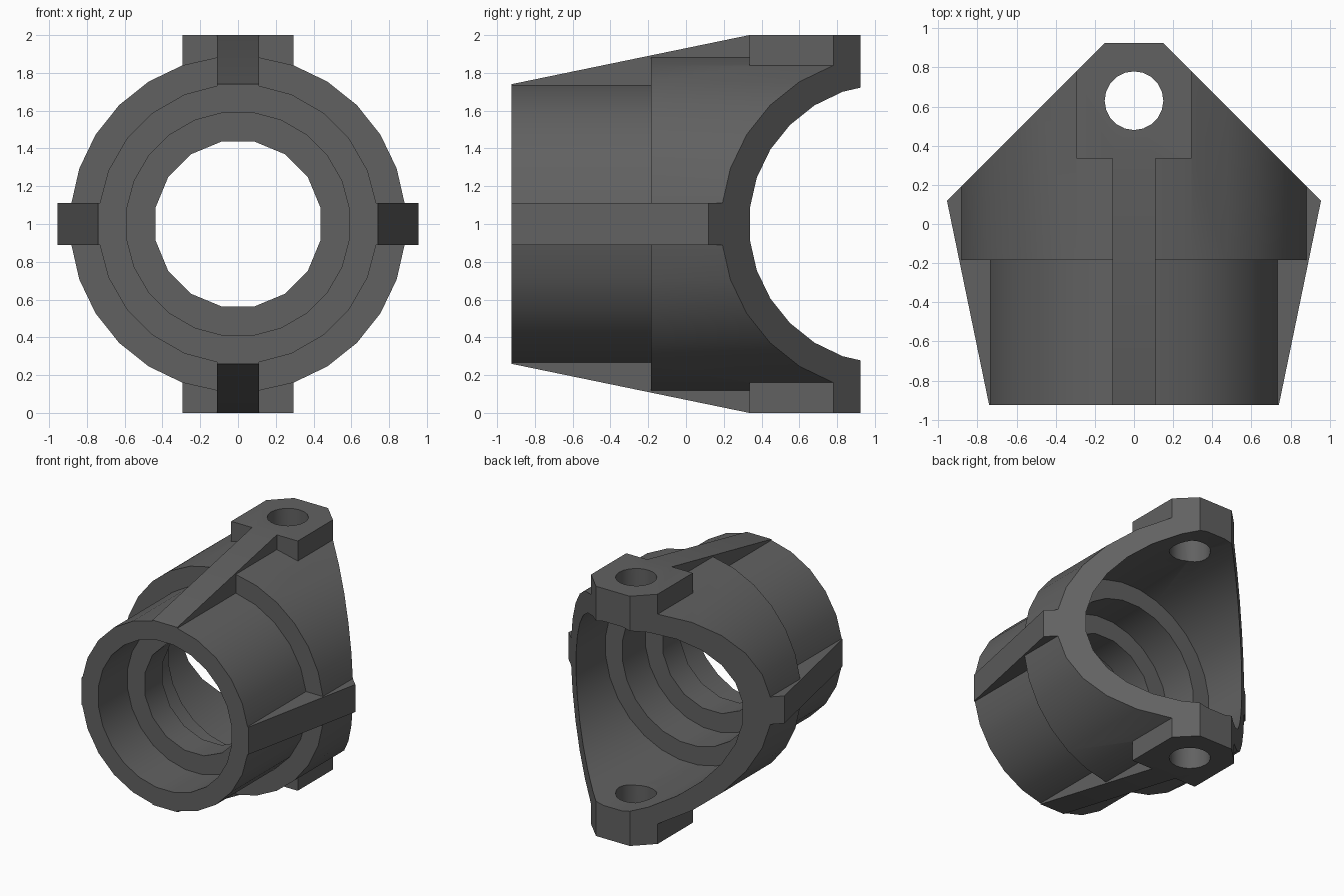
import bpy, bmesh, math
from mathutils import Matrix, Vector

if "Cube" in bpy.data.objects:
    bpy.data.objects.remove(bpy.data.objects["Cube"])

grey = bpy.data.materials.new("dark grey")
grey.diffuse_color = (0.12, 0.12, 0.12, 1)
grey.use_nodes = True
grey.node_tree.nodes["Principled BSDF"].inputs["Base Color"].default_value = grey.diffuse_color


def make(name, bm):
    bmesh.ops.recalc_face_normals(bm, faces=bm.faces)
    mesh = bpy.data.meshes.new(name)
    bm.to_mesh(mesh)
    bm.free()
    mesh.materials.append(grey)
    ob = bpy.data.objects.new(name, mesh)
    bpy.context.collection.objects.link(ob)
    return ob


def tube(name, r, y0, y1, sides):
    """Cylinder lying along y, centred on z = 1."""
    bm = bmesh.new()
    m = (Matrix.Translation((0, (y0 + y1) / 2, 1)) @ Matrix.Rotation(math.pi / 2, 4, 'X')
         @ Matrix.Rotation(math.pi / sides, 4, 'Z'))
    bmesh.ops.create_cone(bm, cap_ends=True, segments=sides, radius1=r, radius2=r,
                          depth=y1 - y0, matrix=m)
    return make(name, bm)


def prism(name, outline, z0, z1, turn=0.0):
    """Outline in x,y extruded in z about z = 1, optionally turned about y."""
    bm = bmesh.new()
    face = bm.faces.new([bm.verts.new((x, y, z0)) for x, y in outline])
    ext = bmesh.ops.extrude_face_region(bm, geom=[face])
    verts = [v for v in ext["geom"] if isinstance(v, bmesh.types.BMVert)]
    bmesh.ops.translate(bm, verts=verts, vec=Vector((0, 0, z1 - z0)))
    bm.transform(Matrix.Translation((0, 0, 1)) @ Matrix.Rotation(turn, 4, 'Y'))
    return make(name, bm)


def mirrored(half):
    return half + [(-x, y) for x, y in reversed(half)]


def combine(target, other, op):
    mod = target.modifiers.new(op, 'BOOLEAN')
    mod.operation, mod.solver, mod.object = op, 'EXACT', other
    bpy.context.view_layer.objects.active = target
    bpy.ops.object.modifier_apply(modifier=mod.name)
    bpy.data.objects.remove(other)


# Stepped outer barrel
body = tube("flanged_housing", 0.89, -0.185, 1.10, 28)
combine(body, tube("front_barrel", 0.742, -1.0, 0.3, 24), 'UNION')

# Bolt lugs above and below
combine(body, prism("bolt_lugs", mirrored([(0.295, 0.335), (0.295, 1.2)]), -1, 1), 'UNION')

# Tapered ribs, spanning the barrel horizontally and vertically
slope = 0.26 / 1.26
side_rib = mirrored([(0.74 - 0.095 * slope, -1.02), (0.74 + 1.26 * slope, 0.335), (0.9, 0.4)])
combine(body, prism("side_ribs", side_rib, -0.11, 0.11), 'UNION')
combine(body, prism("upright_ribs", side_rib, -0.11, 0.11, math.pi / 2), 'UNION')

# Flat front end and the two 45 degree rear faces
clip = mirrored([(1.2, -0.925), (1.2, -0.125), (0.15, 0.925)])
combine(body, prism("end_clip", clip, -1.5, 1.5), 'INTERSECT')

# Stepped bore with an inner lip
for r, y0, y1, sides in ((0.742, -0.037, 1.3, 28), (0.595, -0.33, 0.3, 24),
                         (0.595, -1.3, -0.555, 24), (0.445, -1.2, 0.5, 16)):
    combine(body, tube("bore", r, y0, y1, sides), 'DIFFERENCE')

# Bolt hole through both lugs
ring = [(0.15 * math.cos(a), 0.63 + 0.15 * math.sin(a))
        for a in (math.tau * i / 20 for i in range(20))]
combine(body, prism("bolt_hole", ring, -1.5, 1.5), 'DIFFERENCE')

# One colour, smooth round walls with crisp edges
body.data.materials.clear()
body.data.materials.append(grey)
for p in body.data.polygons:
    p.material_index = 0
bpy.ops.object.select_all(action='DESELECT')
body.select_set(True)
bpy.context.view_layer.objects.active = body
bpy.ops.object.shade_smooth_by_angle(angle=math.radians(25))
